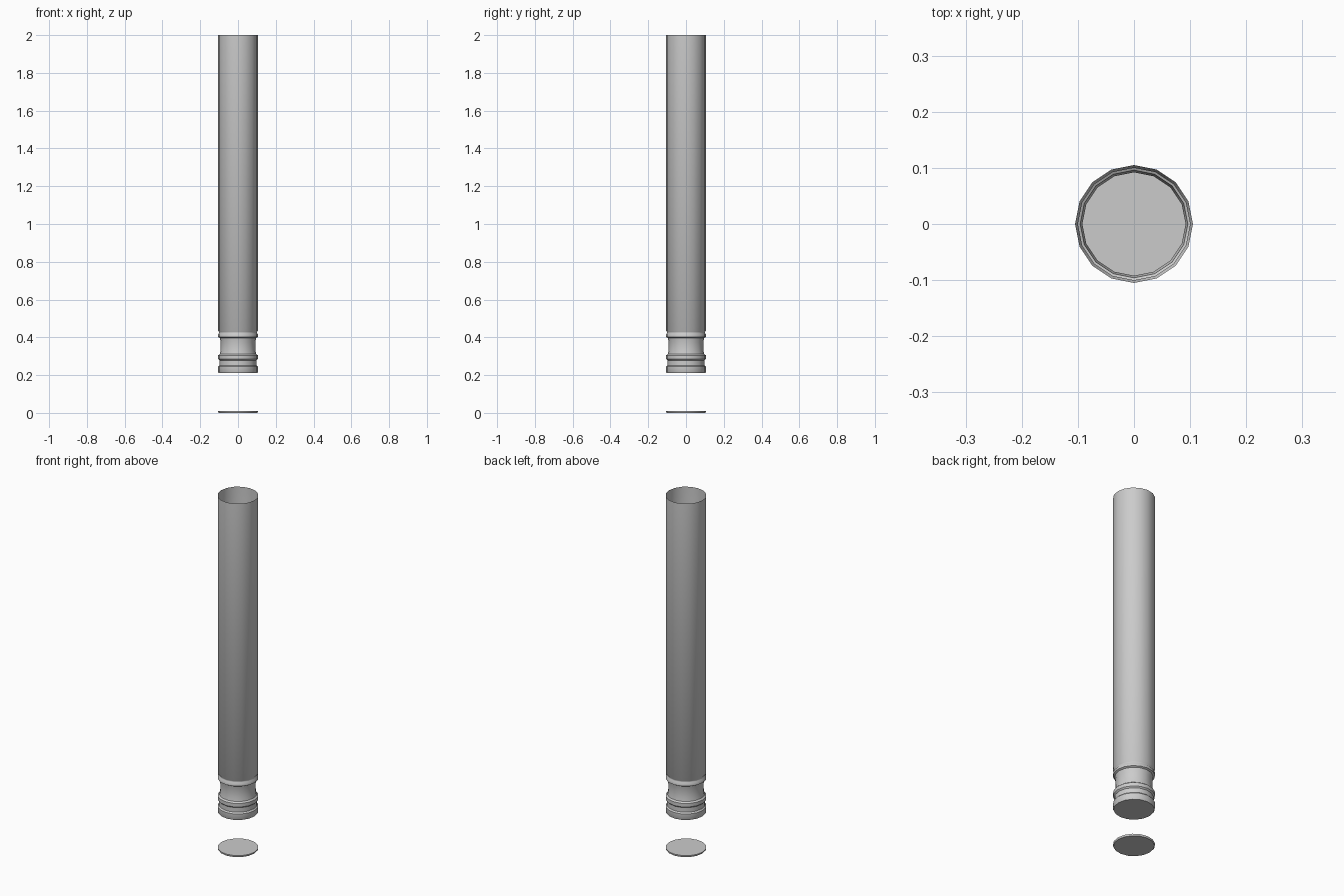
import bpy, bmesh, math

if "Cube" in bpy.data.objects:
    bpy.data.objects.remove(bpy.data.objects["Cube"])

SIDES = 16


def lathe(name, profile, cap_start=False, cap_end=False):
    """Revolve (radius, height) points around z; caps are triangle fans."""
    bm = bmesh.new()
    rings = []
    for r, z in profile:
        rings.append([bm.verts.new((r * math.cos(2 * math.pi * i / SIDES),
                                    r * math.sin(2 * math.pi * i / SIDES), z))
                      for i in range(SIDES)])
    for a, b in zip(rings, rings[1:]):
        for i in range(SIDES):
            j = (i + 1) % SIDES
            bm.faces.new((a[i], a[j], b[j], b[i]))
    if cap_start:
        c = bm.verts.new((0, 0, profile[0][1]))
        for i in range(SIDES):
            bm.faces.new((rings[0][(i + 1) % SIDES], rings[0][i], c))
    if cap_end:
        c = bm.verts.new((0, 0, profile[-1][1]))
        for i in range(SIDES):
            bm.faces.new((rings[-1][i], rings[-1][(i + 1) % SIDES], c))
    mesh = bpy.data.meshes.new(name)
    bm.to_mesh(mesh)
    bm.free()
    obj = bpy.data.objects.new(name, mesh)
    bpy.context.collection.objects.link(obj)
    bpy.ops.object.select_all(action='DESELECT')
    obj.select_set(True)
    bpy.context.view_layer.objects.active = obj
    bpy.ops.object.shade_smooth_by_angle(angle=math.radians(40))
    return obj


# Thin open-topped tube with ribbed, closed lower end
lathe("tube", [
    (0.102, 0.210), (0.105, 0.216), (0.105, 0.245),   # foot band
    (0.098, 0.252), (0.098, 0.278),                   # shallow groove
    (0.105, 0.285), (0.105, 0.305),                   # middle rib
    (0.096, 0.312), (0.092, 0.335), (0.092, 0.375), (0.096, 0.397),  # neck
    (0.105, 0.402), (0.105, 0.416),                   # upper rib
    (0.100, 0.422), (0.100, 0.429),                   # fine groove
    (0.105, 0.435), (0.105, 2.0),                     # long barrel
], cap_start=True)

# Separate thin disc on the ground
lathe("base_disc", [(0.102, 0.0), (0.105, 0.004), (0.105, 0.010)],
      cap_start=True, cap_end=True)
